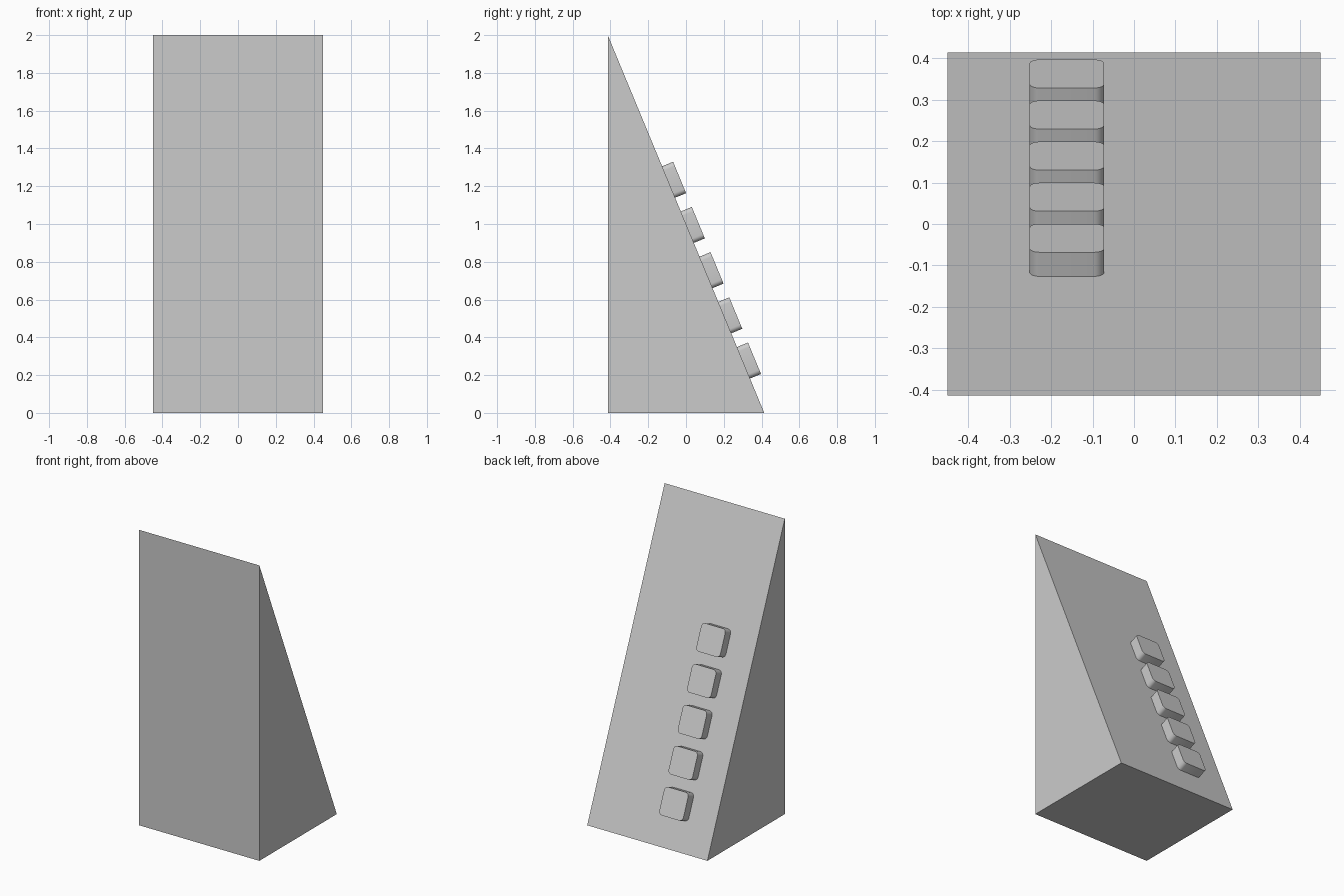
import bpy
import bmesh
from math import radians, tan
from mathutils import Matrix, Vector

if "Cube" in bpy.data.objects:
    bpy.data.objects.remove(bpy.data.objects["Cube"], do_unlink=True)

WIDTH, HEIGHT = 0.9, 2.0
LEAN = radians(22.5)                 # slope angle away from vertical
HALF_DEPTH = HEIGHT * tan(LEAN) / 2

grey = bpy.data.materials.new("light_grey")
grey.use_nodes = True
colour = (0.6, 0.6, 0.6, 1)
grey.diffuse_color = colour
grey.node_tree.nodes["Principled BSDF"].inputs["Base Color"].default_value = colour


def finish(bm, name):
    bmesh.ops.recalc_face_normals(bm, faces=bm.faces)
    mesh = bpy.data.meshes.new(name)
    bm.to_mesh(mesh)
    bm.free()
    mesh.materials.append(grey)
    obj = bpy.data.objects.new(name, mesh)
    bpy.context.collection.objects.link(obj)
    return obj


# Wedge body: triangular side profile extruded across the width
bm = bmesh.new()
profile = [(-HALF_DEPTH, 0), (HALF_DEPTH, 0), (-HALF_DEPTH, HEIGHT)]
side = bm.faces.new([bm.verts.new((-WIDTH / 2, y, z)) for y, z in profile])
ext = bmesh.ops.extrude_face_region(bm, geom=[side])
moved = [v for v in ext["geom"] if isinstance(v, bmesh.types.BMVert)]
bmesh.ops.translate(bm, verts=moved, vec=(WIDTH, 0, 0))
finish(bm, "wedge_body")

# Row of rounded blocks standing on the slope
SIZE, THICK, PITCH, FIRST = 0.18, 0.063, 0.259, 0.287
tilt = Matrix.Rotation(LEAN - radians(90), 4, "X")   # local z becomes slope normal
up_slope = Vector((0, 0, 1))
up_slope.rotate(Matrix.Rotation(LEAN, 3, "X"))
foot = Vector((-0.162, HALF_DEPTH, 0))
for i in range(5):
    bm = bmesh.new()
    bmesh.ops.create_cube(bm, size=1)
    bmesh.ops.scale(bm, verts=bm.verts, vec=(SIZE, SIZE, THICK))
    bmesh.ops.translate(bm, verts=bm.verts, vec=(0, 0, THICK / 2))
    corners = [e for e in bm.edges
               if abs(e.verts[0].co.z - e.verts[1].co.z) > THICK / 2]
    bmesh.ops.bevel(bm, geom=corners, offset=0.025, segments=6,
                    profile=0.5, affect="EDGES")
    block = finish(bm, f"slope_block_{i + 1}")
    block.matrix_world = Matrix.Translation(foot + up_slope * (FIRST + i * PITCH)) @ tilt
    bpy.ops.object.select_all(action="DESELECT")
    block.select_set(True)
    bpy.context.view_layer.objects.active = block
    bpy.ops.object.shade_smooth_by_angle(angle=radians(30))
